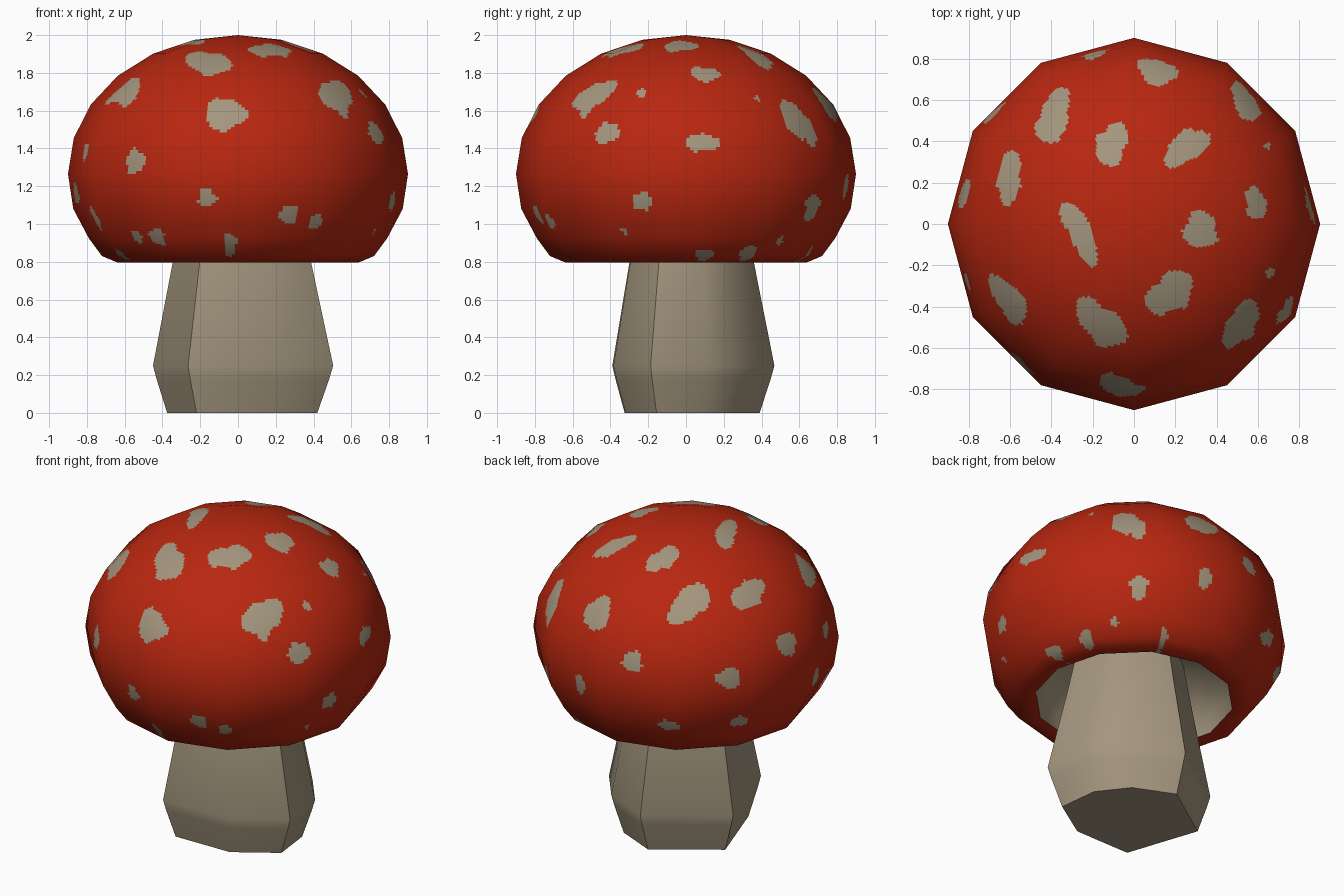
import bpy, math
from mathutils import Vector

if "Cube" in bpy.data.objects:
    bpy.data.objects.remove(bpy.data.objects["Cube"])


def material(name, col):
    m = bpy.data.materials.new(name)
    m.diffuse_color = (*col, 1)
    m.use_nodes = True
    m.node_tree.nodes["Principled BSDF"].inputs["Base Color"].default_value = m.diffuse_color
    return m


red = material("red", (0.48, 0.02, 0.005))
beige = material("beige", (0.37, 0.305, 0.21))

# Spots seen in plan: x, y, length, width, angle
TOP = [(.11, .735, .19, .12, -15), (-.39, .51, .28, .14, 72), (-.605, .22, .27, .11, 85),
       (-.11, .385, .22, .14, 70), (.255, .375, .25, .14, 35), (.54, .58, .21, .10, -60),
       (.645, .38, .04, .03, 0), (.59, .10, .16, .10, 105), (.32, -.03, .18, .16, 90),
       (-.265, -.03, .34, .11, -65), (-.60, -.37, .27, .12, -55), (-.155, -.485, .30, .16, -42),
       (.175, -.335, .26, .17, 40), (.52, -.485, .26, .13, 58), (.66, -.235, .05, .04, 60)]
# Spots seen from the sides: azimuth, z, width, height
SIDE = [(-95, 1.58, .21, .17), (-30, 1.48, .14, .12), (6, 1.43, .19, .09), (103, 1.43, .12, .12),
        (142, 1.345, .15, .12), (170, 1.455, .14, .13), (199, 1.385, .10, .09), (231, 1.33, .14, .13),
        (259, 1.14, .10, .10), (-71, 1.05, .10, .10), (237, .935, .11, .09), (226, .935, .07, .07),
        (267, .895, .065, .13), (-60, 1.01, .07, .08), (205, 1.03, .09, .13), (187, 1.16, .10, .11),
        (-16, 1.12, .11, .09), (-24, .965, .04, .04), (52, 1.09, .10, .14), (79, 1.2, .09, .13),
        (118, 1.045, .13, .08), (147, 1.045, .10, .08), (41, .91, .05, .05), (27, .845, .08, .08),
        (8, .835, .10, .06), (64, .845, .05, .09), (210, .835, .07, .06)]


def blob(a, b, size_a, size_b, seed):
    """True inside a wobbly ellipse."""
    t = math.atan2(b, a)
    edge = 1 + .10 * math.sin(3 * t + seed) + .07 * math.sin(5 * t + 2.3 * seed)
    return math.hypot(2 * a / size_a, 2 * b / size_b) < edge


def spotted(p):
    for i, (x, y, l, w, ang) in enumerate(TOP):
        if p.z > 1.3:
            c, s = math.cos(math.radians(ang)), math.sin(math.radians(ang))
            dx, dy = p.x - x, p.y - y
            if blob(dx * c + dy * s, dy * c - dx * s, l, w, i):
                return True
    r, az = math.hypot(p.x, p.y), math.degrees(math.atan2(p.y, p.x))
    for i, (a, z, w, h) in enumerate(SIDE):
        d = (az - a + 180) % 360 - 180
        if r > .55 and blob(r * math.radians(d), p.z - z, w, h, i + 1):
            return True
    return False


def lathe(name, profile, mats, n_col, n_row, rule=None, sides=12):
    """12-sided lathe, each flat facet cut into a grid, normals smoothed over facets."""
    segs = []
    for (r0, z0), (r1, z1) in zip(profile, profile[1:]):
        segs.append(Vector((z0 - z1, r1 - r0)).normalized())
    norms = [segs[0]] + [(a + b).normalized() for a, b in zip(segs, segs[1:])] + [segs[-1]]
    if profile[0][0] == 0:
        norms[0] = Vector((0, 1))
    rows = []
    for i in range(len(segs)):
        for k in range(n_row):
            t = k / n_row
            rows.append((Vector(profile[i]).lerp(Vector(profile[i + 1]), t), norms[i].lerp(norms[i + 1], t)))
    rows.append((Vector(profile[-1]), norms[-1]))
    corner = [Vector((math.cos(2 * math.pi * k / sides), math.sin(2 * math.pi * k / sides))) for k in range(sides)]
    cols = [corner[k].lerp(corner[(k + 1) % sides], j / n_col) for k in range(sides) for j in range(n_col)]
    n = len(cols)
    verts, normals, faces = [], [], []
    pole = rows[0][0].x == 0
    if pole:
        verts.append(Vector((0, 0, rows[0][0].y)))
        normals.append(Vector((0, 0, 1)))
        rows = rows[1:]
        faces = [(0, 1 + j, 1 + (j + 1) % n) for j in range(n)]
    off = len(verts)
    for p, q in rows:
        for c in cols:
            verts.append(Vector((p.x * c.x, p.x * c.y, p.y)))
            normals.append(Vector((q.x * c.x, q.x * c.y, q.y)).normalized())
    for i in range(len(rows) - 1):
        for j in range(n):
            a, b = off + i * n, off + (i + 1) * n
            k = (j + 1) % n
            faces.append((a + j, b + j, b + k, a + k))
    me = bpy.data.meshes.new(name)
    me.from_pydata(verts, [], faces)
    for m in mats:
        me.materials.append(m)
    for f in me.polygons:
        f.use_smooth = True
        if rule and rule(f.center):
            f.material_index = 1
    me.normals_split_custom_set_from_vertices(normals)
    ob = bpy.data.objects.new(name, me)
    bpy.context.collection.objects.link(ob)


# Cap: upper ellipsoid, then a rim curling under
cap = [(.9 * math.sin(math.radians(15 * k)), 1.265 + .735 * math.cos(math.radians(15 * k))) for k in range(7)]
cap[0] = (0, 2.0)
cap += [(.872, 1.08), (.79, .925), (.72, .83), (.64, .797), (.585, .805)]
lathe("cap", cap, [red, beige], 22, 12, spotted)

# Hollow underside of the cap
lathe("cap_underside", [(.585, .805), (.575, .90), (.47, 1.06), (.2, 1.13)], [beige], 1, 1)

# Stem: irregular faceted foot, bulging low and tapering up into the cap
foot = [(.166, -.32), (.42, -.156), (.39, .10), (.25, .28), (0, .39), (-.375, .134), (-.22, -.325)]
levels = [(0, 1), (.18, 1.15), (.25, 1.2), (.8, .92), (1.14, .76)]
verts = [(x * s, y * s, z) for z, s in levels for x, y in foot]
n = len(foot)
faces = [tuple(reversed(range(n))), tuple(range(len(verts) - n, len(verts)))]
for i in range(len(levels) - 1):
    for j in range(n):
        k = (j + 1) % n
        faces.append((i * n + j, i * n + k, (i + 1) * n + k, (i + 1) * n + j))
me = bpy.data.meshes.new("stem")
me.from_pydata(verts, [], faces)
me.materials.append(beige)
for f in me.polygons:
    f.use_smooth = True
me.set_sharp_from_angle(angle=math.radians(55))
bpy.context.collection.objects.link(bpy.data.objects.new("stem", me))
